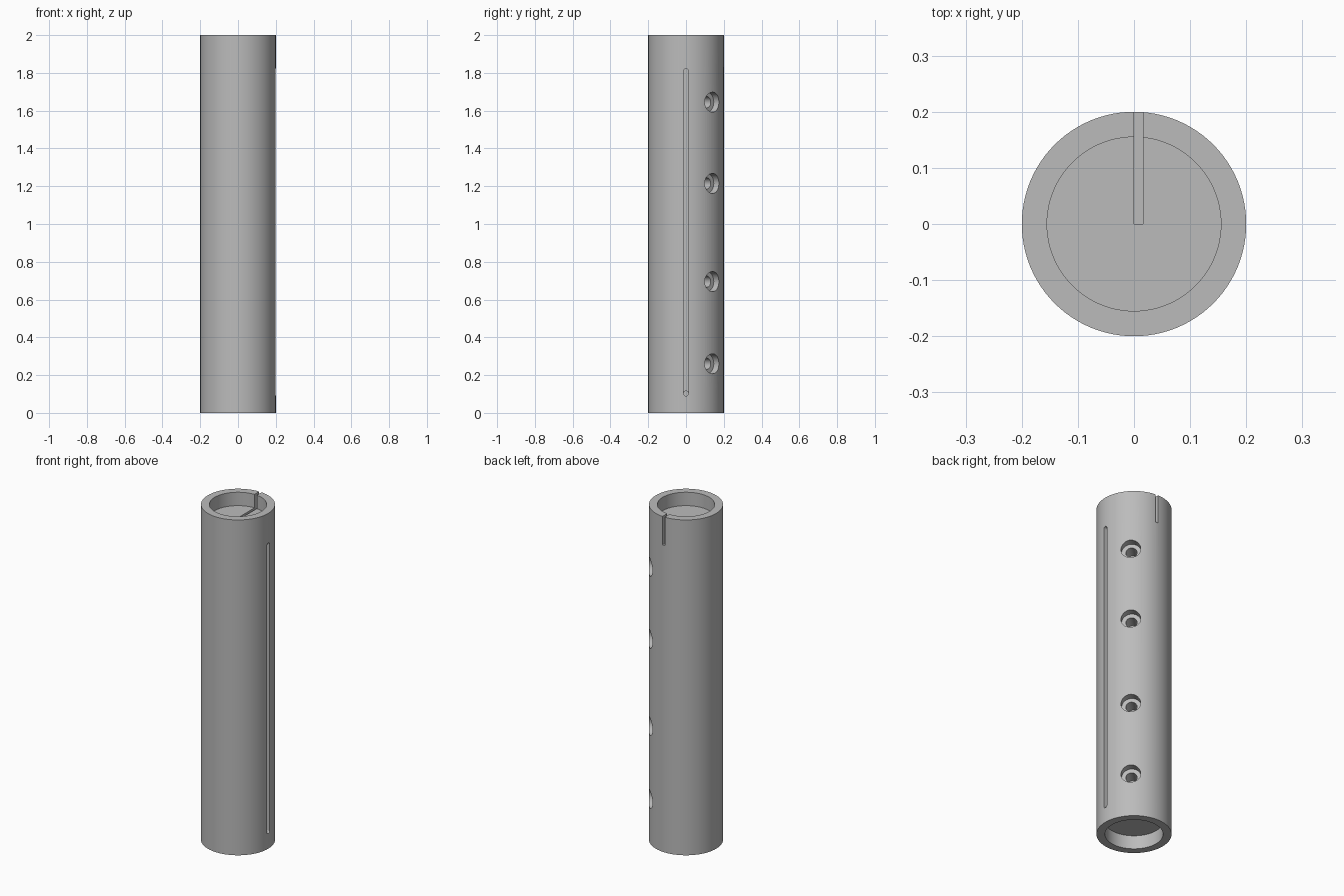
import bpy
from math import pi, radians
from mathutils import Matrix, Vector

default = bpy.data.objects.get("Cube")
if default:
    bpy.data.objects.remove(default, do_unlink=True)

metal = bpy.data.materials.new("grey_metal")
metal.use_nodes = True
colour = (0.5, 0.5, 0.5, 1)
metal.diffuse_color = colour
metal.node_tree.nodes["Principled BSDF"].inputs["Base Color"].default_value = colour

R = 0.2
BORE = 0.155
RECESS = 0.08


def rod(name, radius, depth, centre, axis=(0, 0, 1), sides=32):
    bpy.ops.mesh.primitive_cylinder_add(vertices=sides, radius=radius, depth=depth)
    obj = bpy.context.object
    obj.name = name
    turn = Vector((0, 0, 1)).rotation_difference(Vector(axis)).to_matrix().to_4x4()
    obj.data.transform(Matrix.Translation(centre) @ turn)
    return obj


def block(name, low, high):
    low, high = Vector(low), Vector(high)
    bpy.ops.mesh.primitive_cube_add(size=1)
    obj = bpy.context.object
    obj.name = name
    size = Matrix.Diagonal((high - low).to_4d())
    size[3][3] = 1
    obj.data.transform(Matrix.Translation((low + high) / 2) @ size)
    return obj


def cut(body, cutter):
    mod = body.modifiers.new(cutter.name, 'BOOLEAN')
    mod.operation = 'DIFFERENCE'
    mod.solver = 'EXACT'
    mod.object = cutter
    bpy.context.view_layer.objects.active = body
    bpy.ops.object.modifier_apply(modifier=mod.name)
    bpy.data.objects.remove(cutter, do_unlink=True)


# Cylindrical body
body = rod("cylinder_body", R, 2, (0, 0, 1), sides=96)

# Round recesses in both ends
for z in (0, 2):
    cut(body, rod("end_recess", BORE, 2 * RECESS, (0, 0, z), sides=96))

# Key slot from the axis out through the back of the top rim
cut(body, block("key_slot", (0, 0, 1.83), (0.016, 0.3, 2.1)))

# Long shallow side groove with rounded ends and a small hole at its foot
half = 0.013
foot, head, floor = 0.103, 1.81, R - 0.025
cut(body, block("side_groove", (floor, -half, foot), (0.3, half, head)))
cut(body, rod("groove_head", half, 0.1, (floor + 0.05, 0, head), (1, 0, 0)))
cut(body, rod("groove_foot_hole", half, 0.2, (R, 0, foot), (1, 0, 0)))

# Row of counterbored screw holes between the side and the back
out = Vector((1, 1, 0)).normalized()
for z in (0.26, 0.695, 1.215, 1.645):
    for radius, inner in ((0.053, 0.155), (0.03, 0.07)):
        centre = out * (inner + 0.1) + Vector((0, 0, z))
        cut(body, rod("screw_hole", radius, 0.2, centre, out, 40))

body.data.materials.clear()
body.data.materials.append(metal)
for poly in body.data.polygons:
    poly.material_index = 0
bpy.ops.object.select_all(action='DESELECT')
body.select_set(True)
bpy.context.view_layer.objects.active = body
bpy.ops.object.shade_smooth_by_angle(angle=radians(30))
